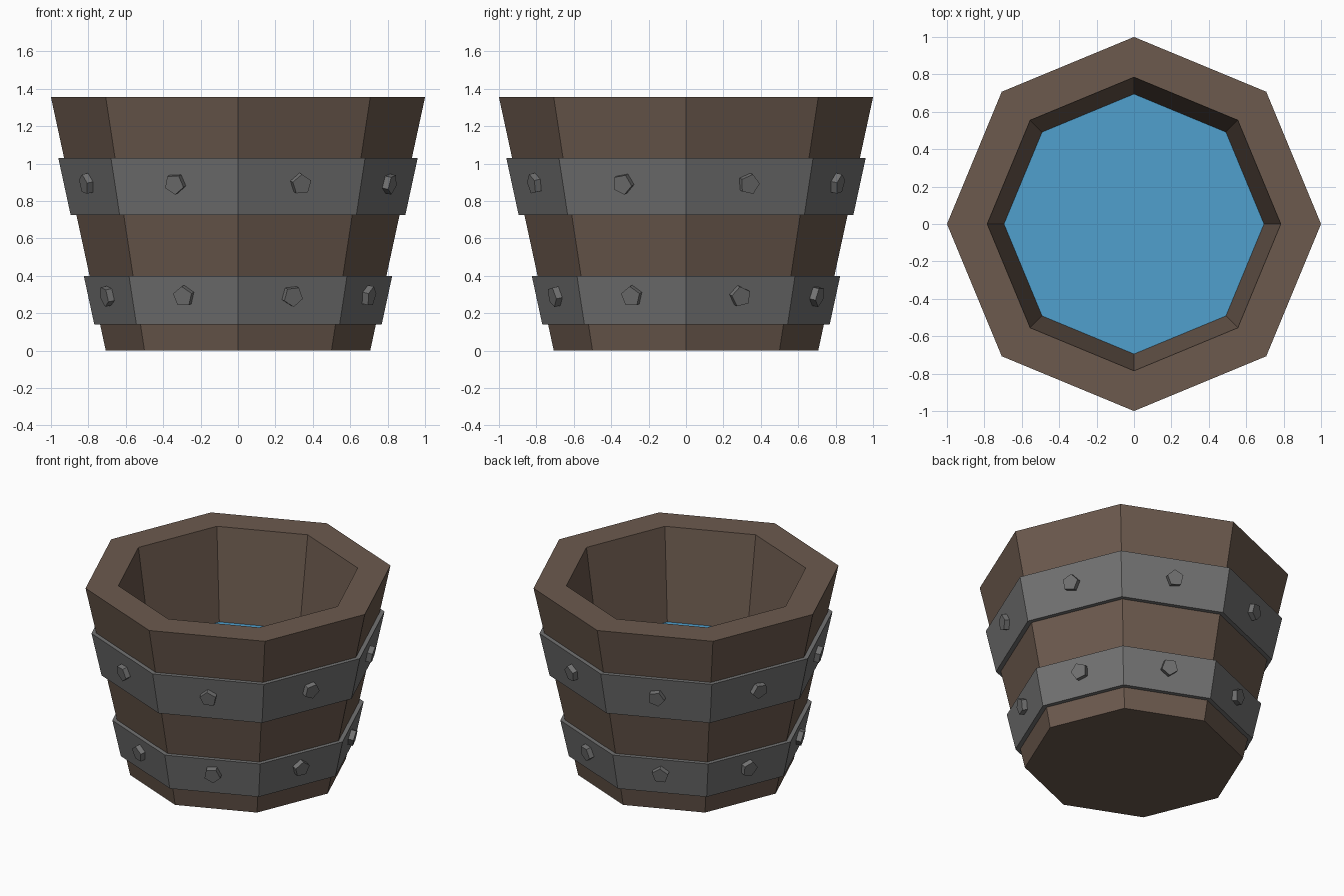
import bpy, bmesh, math, random
from mathutils import Matrix, Vector

if "Cube" in bpy.data.objects:
    bpy.data.objects.remove(bpy.data.objects["Cube"])

random.seed(4)
SIDES = 8
HEIGHT, R_BOTTOM, R_TOP = 1.355, 0.707, 1.0
SLOPE = (R_TOP - R_BOTTOM) / HEIGHT


def material(name, rgb):
    m = bpy.data.materials.new(name)
    m.diffuse_color = (*rgb, 1)
    m.use_nodes = True
    m.node_tree.nodes["Principled BSDF"].inputs["Base Color"].default_value = m.diffuse_color
    return m


wood = material("wood", (0.15, 0.102, 0.076))
iron = material("iron", (0.17, 0.17, 0.17))
blue = material("water_blue", (0.08, 0.35, 0.61))


def finish(bm, name, mat):
    bmesh.ops.recalc_face_normals(bm, faces=bm.faces)
    mesh = bpy.data.meshes.new(name)
    bm.to_mesh(mesh)
    bm.free()
    mesh.materials.append(mat)
    obj = bpy.data.objects.new(name, mesh)
    bpy.context.collection.objects.link(obj)
    return obj


def lathe(name, profile, mat, closed=False):
    """Octagonal sweep of (radius, z) points; open profiles get flat end caps."""
    bm = bmesh.new()
    rings = []
    for r, z in profile:
        rings.append([bm.verts.new((r * math.cos(i * math.tau / SIDES),
                                    r * math.sin(i * math.tau / SIDES), z))
                      for i in range(SIDES)])
    pairs = list(zip(rings, rings[1:]))
    if closed:
        pairs.append((rings[-1], rings[0]))
    for a, b in pairs:
        for i in range(SIDES):
            j = (i + 1) % SIDES
            bm.faces.new((a[i], a[j], b[j], b[i]))
    if not closed:
        bm.faces.new(rings[0])
        bm.faces.new(rings[-1])
    return finish(bm, name, mat)


def wall(z):
    return R_BOTTOM + SLOPE * z


def bolts(name, z, offset):
    """One five-sided bolt in the middle of each flat of a band."""
    bm = bmesh.new()
    c = math.cos(math.pi / SIDES)
    depth, proud = 0.05, 0.035
    for i in range(SIDES):
        a = (i + 0.5) * math.tau / SIDES
        out = Vector((math.cos(a), math.sin(a), 0))
        normal = (out - Vector((0, 0, SLOPE * c))).normalized()
        pos = out * (wall(z) + offset) * c + Vector((0, 0, z))
        pos += normal * (proud - depth / 2)
        mat = (Matrix.Translation(pos)
               @ normal.to_track_quat('Z', 'Y').to_matrix().to_4x4()
               @ Matrix.Rotation(random.uniform(0, math.tau), 4, 'Z'))
        bmesh.ops.create_cone(bm, cap_ends=True, segments=5, radius1=0.056,
                              radius2=0.056, depth=depth, matrix=mat)
    return finish(bm, name, iron)


# Hollow bucket with thick walls and a floor
lathe("bucket_body", [(R_BOTTOM, 0), (R_TOP, HEIGHT), (0.785, HEIGHT), (0.61, 0.11)], wood)

# Water surface
water = bmesh.new()
bmesh.ops.create_circle(water, cap_ends=True, segments=SIDES, radius=0.697,
                        matrix=Matrix.Translation((0, 0, 0.715)) @ Matrix.Rotation(math.pi / 2, 4, 'Z'))
finish(water, "water", blue)

# Metal bands and their bolts
for label, z0, z1, zb in (("lower", 0.14, 0.40, 0.295), ("upper", 0.725, 1.03, 0.895)):
    t = 0.031
    lathe(label + "_band", [(wall(z0) - 0.01, z0), (wall(z0) + t, z0),
                            (wall(z1) + t, z1), (wall(z1) - 0.01, z1)], iron, closed=True)
    bolts(label + "_bolts", zb, t)
